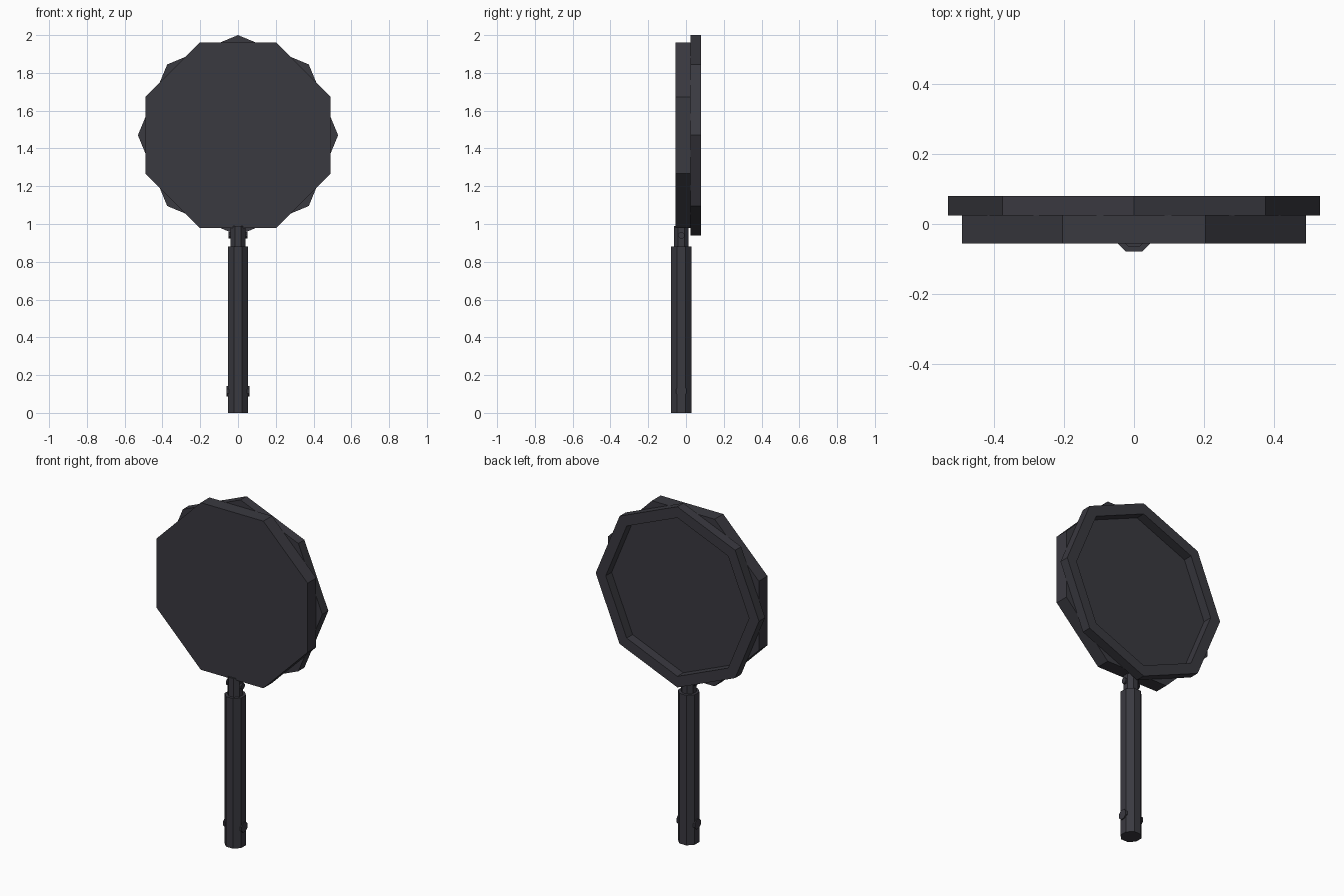
import bpy, bmesh
from math import pi, cos, sin
from mathutils import Matrix

cube = bpy.data.objects.get("Cube")
if cube:
    bpy.data.objects.remove(cube, do_unlink=True)

mat = bpy.data.materials.new("dark_iron")
mat.use_nodes = True
colour = (0.042, 0.041, 0.051, 1)
mat.diffuse_color = colour
mat.node_tree.nodes["Principled BSDF"].inputs["Base Color"].default_value = colour

AXES = {"x": Matrix.Rotation(pi / 2, 4, "Y"),
        "y": Matrix.Rotation(pi / 2, 4, "X"),
        "z": Matrix.Identity(4)}


def finish(name, bm, axis, centre):
    bmesh.ops.recalc_face_normals(bm, faces=bm.faces)
    bm.transform(Matrix.Translation(centre) @ AXES[axis])
    mesh = bpy.data.meshes.new(name)
    bm.to_mesh(mesh)
    bm.free()
    mesh.materials.append(mat)
    obj = bpy.data.objects.new(name, mesh)
    bpy.context.collection.objects.link(obj)


def prism(name, radius, length, axis, centre, turn=pi / 8):
    """Eight-sided solid prism along an axis."""
    bm = bmesh.new()
    bmesh.ops.create_cone(bm, cap_ends=True, segments=8, radius1=radius,
                          radius2=radius, depth=length,
                          matrix=Matrix.Rotation(turn, 4, "Z"))
    finish(name, bm, axis, centre)


def ring(name, outer, inner, length, axis, centre):
    """Eight-sided ring with a corner on each main direction."""
    bm = bmesh.new()
    h = length / 2
    section = [(outer, -h), (outer, h), (inner, h), (inner, -h)]
    loops = [[bm.verts.new((r * cos(k * pi / 4), r * sin(k * pi / 4), z))
              for r, z in section] for k in range(8)]
    for k in range(8):
        a, b = loops[k], loops[(k + 1) % 8]
        for i in range(4):
            j = (i + 1) % 4
            bm.faces.new((a[i], b[i], b[j], a[j]))
    finish(name, bm, axis, centre)


FLAT = 1 / cos(pi / 8)  # flat-to-flat half width to corner radius

# Pan: solid base in front, raised rim behind
prism("pan_base", 0.49 * FLAT, 0.08, "y", (0, -0.015, 1.47))
ring("pan_rim", 0.53, 0.465, 0.056, "y", (0, 0.052, 1.47))

# Handle: grip, narrower neck and cross pins
prism("grip", 0.054 * FLAT, 0.88, "z", (0, -0.025, 0.44))
prism("neck", 0.039 * FLAT, 0.14, "z", (0, -0.025, 0.92))
prism("grip_pin", 0.03, 0.12, "x", (0, -0.025, 0.115))
prism("neck_pin", 0.018, 0.10, "x", (0, -0.025, 0.94))
